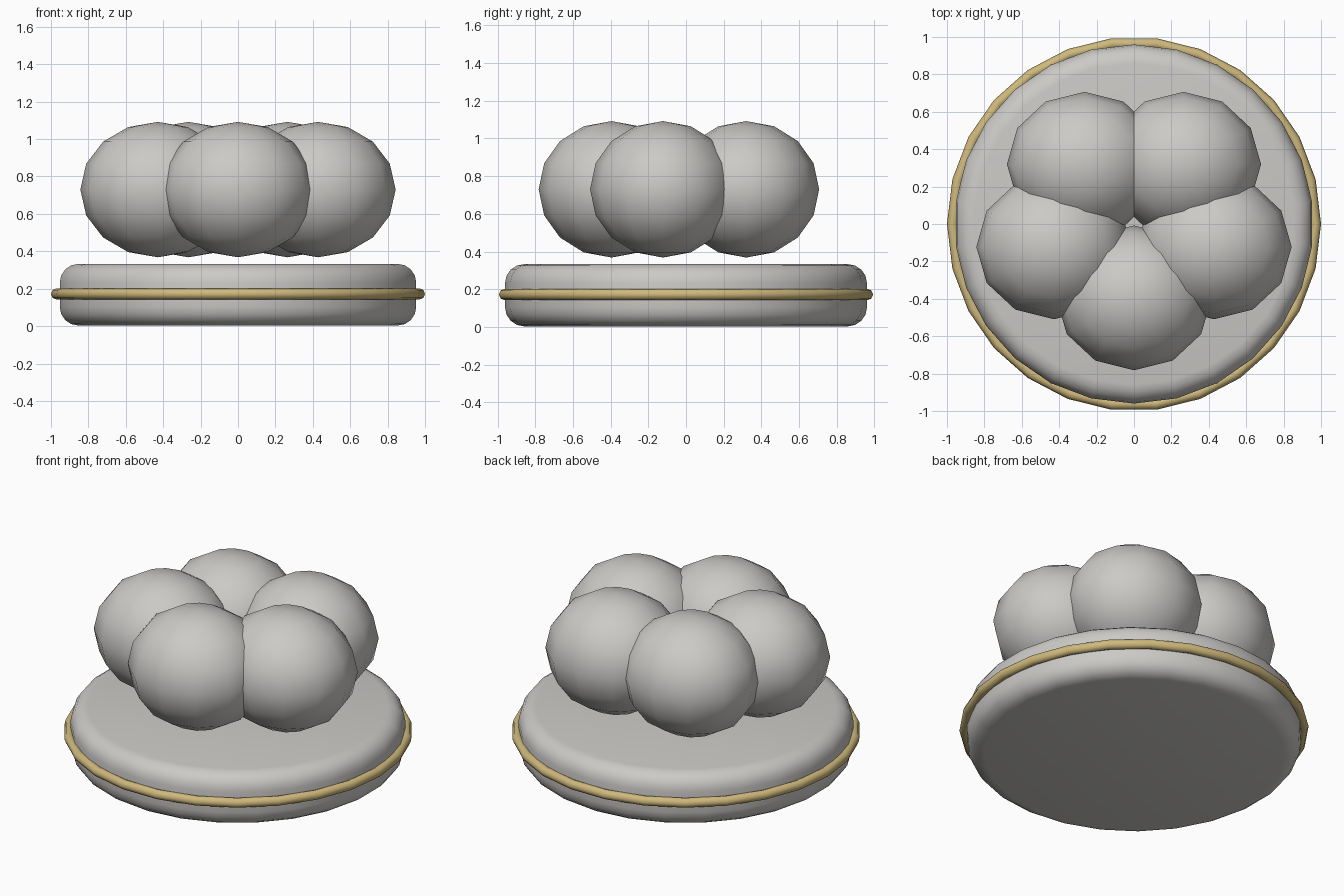
import bpy
from math import sin, cos, radians, tau

cube = bpy.data.objects.get("Cube")
if cube:
    bpy.data.objects.remove(cube, do_unlink=True)


def make_material(name, color):
    mat = bpy.data.materials.new(name)
    mat.use_nodes = True
    mat.diffuse_color = color
    mat.node_tree.nodes["Principled BSDF"].inputs["Base Color"].default_value = color
    return mat


def finish(name, mat, angle):
    obj = bpy.context.object
    obj.name = name
    obj.data.materials.append(mat)
    bpy.ops.object.shade_smooth_by_angle(angle=radians(angle))
    return obj


grey = make_material("warm_grey", (0.6, 0.59, 0.57, 1))
gold = make_material("pale_gold", (0.62, 0.48, 0.2, 1))

# Round base with softly rounded rims
bpy.ops.mesh.primitive_cylinder_add(vertices=26, radius=0.96, depth=0.33,
                                    location=(0, 0, 0.168))
base = bpy.context.object
bevel = base.modifiers.new("rounded_rim", "BEVEL")
bevel.width = 0.1
bevel.segments = 4
bevel.limit_method = "ANGLE"
bpy.ops.object.modifier_apply(modifier=bevel.name)
finish("base_disc", grey, 40)

# Gold band around the base
bpy.ops.mesh.primitive_torus_add(major_segments=26, minor_segments=8,
                                 major_radius=0.97, minor_radius=0.03,
                                 location=(0, 0, 0.172))
finish("gold_band", gold, 50)

# Five overlapping petals, the first one at the front
for i in range(5):
    a = tau * i / 5
    bpy.ops.mesh.primitive_uv_sphere_add(
        segments=12, ring_count=8, radius=1,
        location=(0.45 * sin(a), -0.395 * cos(a), 0.73))
    bpy.context.object.scale = (0.415, 0.387, 0.362)
    bpy.ops.object.transform_apply(location=False, rotation=False, scale=True)
    finish(f"petal_{i + 1}", grey, 60)
